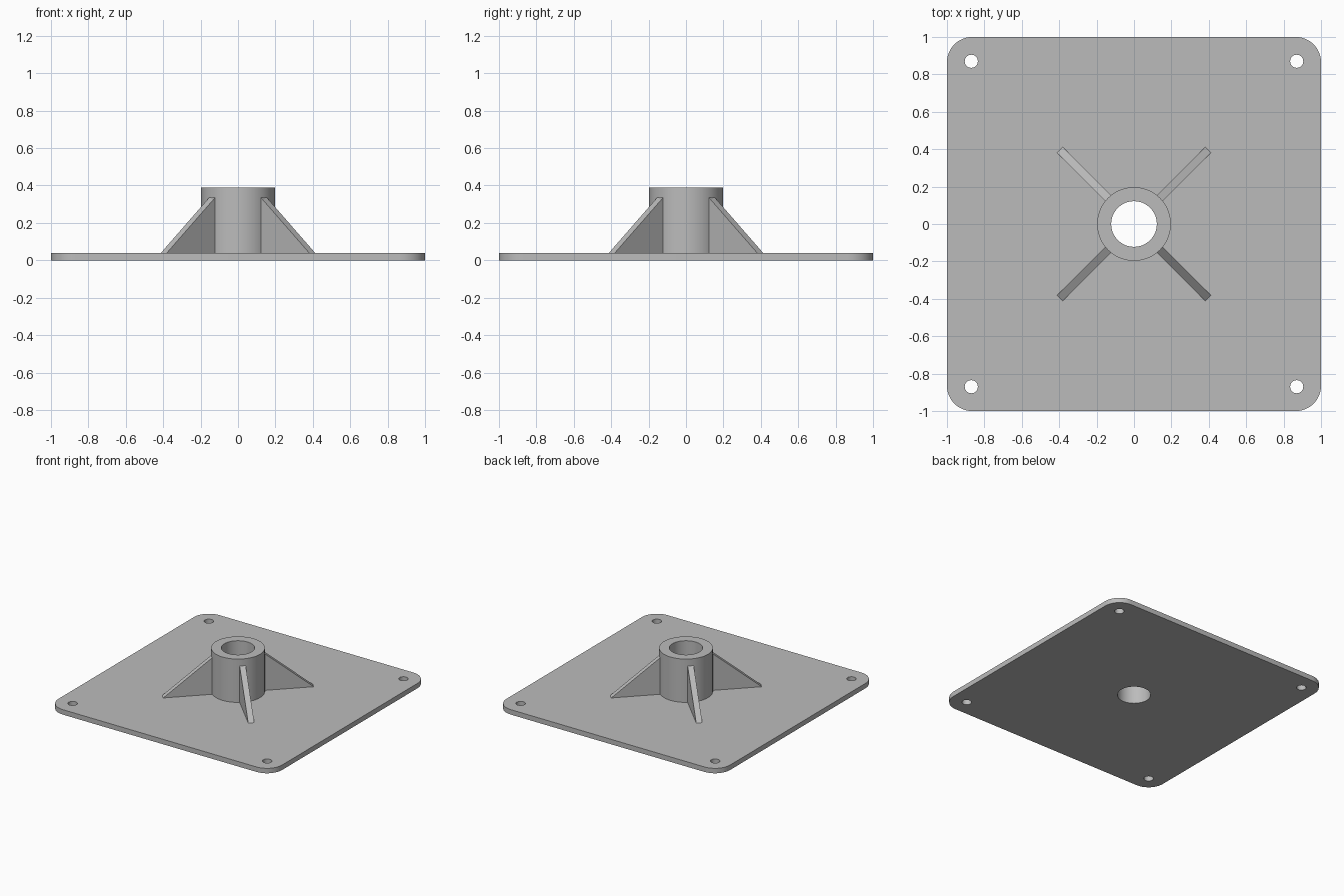
import bpy
import bmesh
from math import sin, cos, pi, radians
from mathutils import Matrix

if "Cube" in bpy.data.objects:
    bpy.data.objects.remove(bpy.data.objects["Cube"], do_unlink=True)

THICK = 0.04        # base plate thickness
HALF = 1.0          # half the plate width
CORNER = 0.135      # plate corner radius
BORE = 0.122        # through-hole radius
COLLAR = 0.197      # collar outer radius
COLLAR_TOP = 0.39

steel = bpy.data.materials.new("grey_steel")
steel.use_nodes = True
GREY = (0.5, 0.5, 0.5, 1)
steel.diffuse_color = GREY
steel.node_tree.nodes["Principled BSDF"].inputs["Base Color"].default_value = GREY


def circle(radius, cx=0, cy=0, n=64):
    return [(cx + radius * cos(2 * pi * i / n), cy + radius * sin(2 * pi * i / n))
            for i in range(n)]


def rounded_square(half, radius, steps=12):
    points = []
    for quarter, (sx, sy) in enumerate([(1, 1), (-1, 1), (-1, -1), (1, -1)]):
        for i in range(steps + 1):
            a = (quarter + i / steps) * pi / 2
            points.append((sx * (half - radius) + radius * cos(a),
                           sy * (half - radius) + radius * sin(a)))
    return points


def extruded(name, loops, bottom, height, matrix=Matrix()):
    """Fill an outline with its holes, then extrude it along z."""
    bm = bmesh.new()
    edges = []
    for loop in loops:
        verts = [bm.verts.new((x, y, bottom)) for x, y in loop]
        edges += [bm.edges.new((v, verts[i - 1])) for i, v in enumerate(verts)]
    bmesh.ops.triangle_fill(bm, edges=edges, use_beauty=True)
    result = bmesh.ops.extrude_face_region(bm, geom=bm.faces[:])
    top = [g for g in result["geom"] if isinstance(g, bmesh.types.BMVert)]
    bmesh.ops.translate(bm, verts=top, vec=(0, 0, height))
    bmesh.ops.recalc_face_normals(bm, faces=bm.faces)
    mesh = bpy.data.meshes.new(name)
    bm.to_mesh(mesh)
    bm.free()
    mesh.transform(matrix)
    mesh.materials.append(steel)
    obj = bpy.data.objects.new(name, mesh)
    bpy.context.collection.objects.link(obj)
    bpy.ops.object.select_all(action="DESELECT")
    obj.select_set(True)
    bpy.context.view_layer.objects.active = obj
    bpy.ops.object.shade_smooth_by_angle(angle=radians(30))
    return obj


# Base plate with bolt holes and central bore
bolt_holes = [circle(0.035, sx * 0.87, sy * 0.87, 32) for sx in (-1, 1) for sy in (-1, 1)]
extruded("base_plate", [rounded_square(HALF, CORNER), circle(BORE)] + bolt_holes, 0, THICK)

# Collar around the bore
extruded("collar", [circle(COLLAR), circle(BORE)], THICK, COLLAR_TOP - THICK)

# Four diagonal triangular ribs, each tucked slightly into the collar
RIB_WIDTH = 0.045
rib_profile = [(0.185, THICK), (0.56, THICK), (0.196, 0.335), (0.185, 0.335)]
for i, side in enumerate(["back_left", "back_right", "front_right", "front_left"]):
    turn = Matrix.Rotation(pi / 4 + i * pi / 2, 4, "Z") @ Matrix.Rotation(pi / 2, 4, "X")
    extruded("rib_" + side, [rib_profile], -RIB_WIDTH / 2, RIB_WIDTH, turn)
